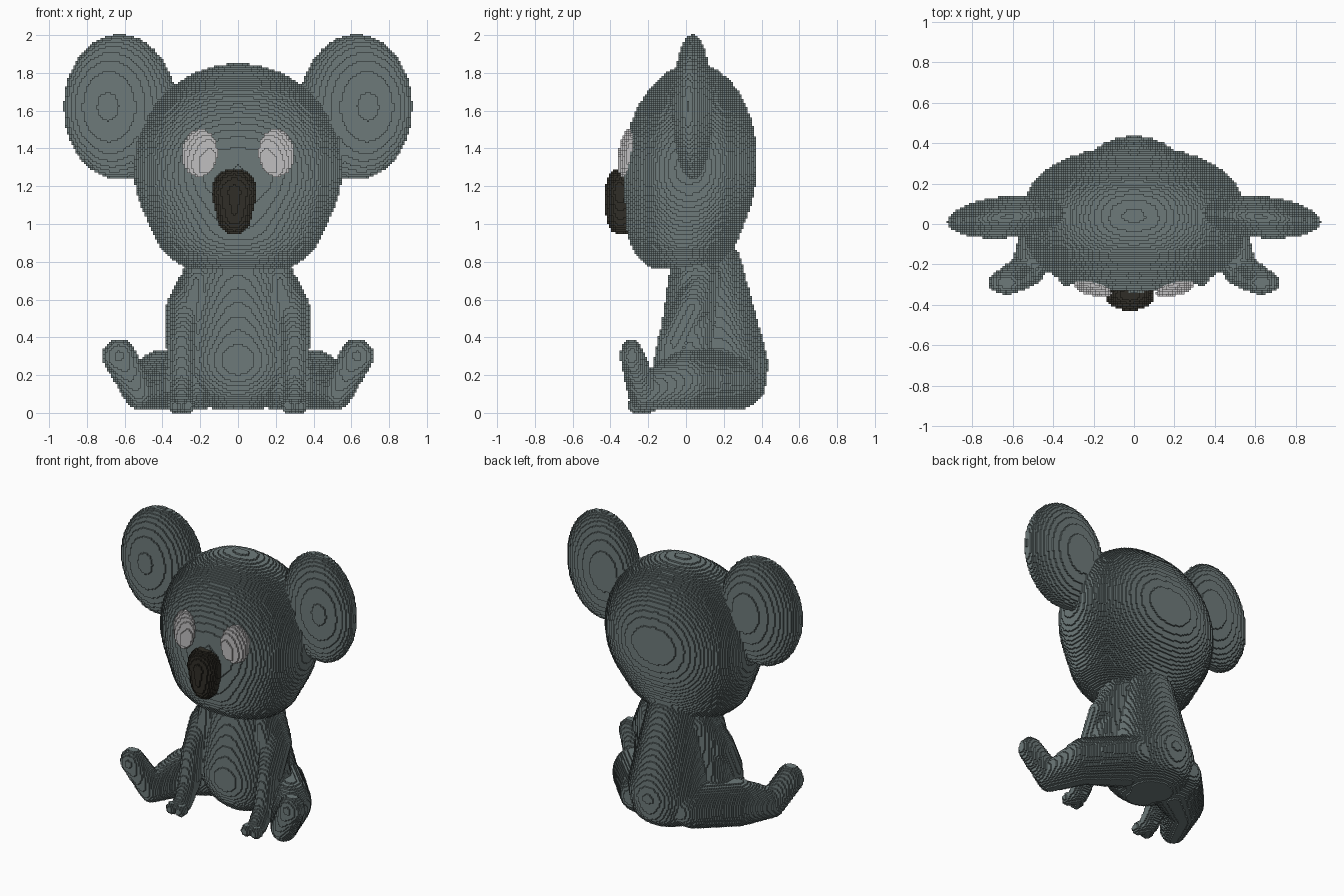
import bpy, bmesh, math
from mathutils import Vector, Euler

if "Cube" in bpy.data.objects:
    bpy.data.objects.remove(bpy.data.objects["Cube"])

VOXEL = 1 / 90   # edge length of the little blocks


def ellipsoid(x, y, z, rx, ry, rz, floor=0.0, rot=(0, 0, 0), square=2.0):
    """Surface points of an ellipsoid, flattened where it goes below floor.
    square above 2 makes the horizontal outline boxier."""
    turn = Euler([math.radians(a) for a in rot]).to_matrix()
    pts = []
    for i in range(25):
        a = math.pi * i / 24
        for j in range(48 if 0 < i < 24 else 1):
            b = 2 * math.pi * j / 48
            c, s = (math.copysign(abs(t) ** (2 / square), t)
                    for t in (math.cos(b), math.sin(b)))
            p = turn @ Vector((rx * math.sin(a) * c, ry * math.sin(a) * s,
                               rz * math.cos(a))) + Vector((x, y, z))
            p.z = max(p.z, floor)
            pts.append(p)
    return pts


def hull(target, points, sides=(1,)):
    """Add the convex skin around the points, once for each side (1 or -1)."""
    for s in sides:
        bm = bmesh.new()
        for p in points:
            bm.verts.new((p.x * s, p.y, p.z))
        bmesh.ops.remove_doubles(bm, verts=bm.verts[:], dist=0.0005)
        bmesh.ops.convex_hull(bm, input=bm.verts[:])
        loose = [v for v in bm.verts if not v.link_faces]
        bmesh.ops.delete(bm, geom=loose, context='VERTS')
        bmesh.ops.recalc_face_normals(bm, faces=bm.faces[:])
        tmp = bpy.data.meshes.new("tmp")
        bm.to_mesh(tmp)
        bm.free()
        target.from_mesh(tmp)
        bpy.data.meshes.remove(tmp)


def limb(target, joints, sides=(1, -1)):
    """Chain of hulls from joint to joint."""
    rings = [ellipsoid(*j) for j in joints]
    for a, b in zip(rings, rings[1:]):
        hull(target, a + b, sides)


def finish(name, bm, colour):
    """Fuse the pieces, turn them into blocks and give them one colour."""
    mesh = bpy.data.meshes.new(name)
    bm.to_mesh(mesh)
    size = max(max(v.co[k] for v in bm.verts) - min(v.co[k] for v in bm.verts)
               for k in range(3))
    bm.free()
    ob = bpy.data.objects.new(name, mesh)
    bpy.context.collection.objects.link(ob)
    fuse = ob.modifiers.new("fuse", 'REMESH')
    fuse.mode = 'VOXEL'
    fuse.voxel_size = 0.009
    blocks = ob.modifiers.new("blocks", 'REMESH')
    blocks.mode = 'BLOCKS'
    blocks.octree_depth = 8
    blocks.scale = size / (256 * VOXEL)
    blocks.use_remove_disconnected = False
    dg = bpy.context.evaluated_depsgraph_get()
    result = bpy.data.meshes.new_from_object(ob.evaluated_get(dg), depsgraph=dg)
    ob.modifiers.clear()
    ob.data = result
    bpy.data.meshes.remove(mesh)
    result.name = name
    mat = bpy.data.materials.new(colour[0])
    mat.diffuse_color = (*colour[1], 1)
    mat.use_nodes = True
    mat.node_tree.nodes["Principled BSDF"].inputs["Base Color"].default_value = mat.diffuse_color
    result.materials.clear()
    result.materials.append(mat)
    return ob


BOTH = (1, -1)
fur = bmesh.new()

# head: skull and jaw in one skin
hull(fur, ellipsoid(0, 0.02, 1.295, 0.552, 0.355, 0.555, 0.77, (-4, 0, 0), 2.35)
     + ellipsoid(0, -0.015, 1.0, 0.455, 0.3, 0.29, 0.765, (0, 0, 0), 2.2))

# ears: flat discs turned slightly forward
hull(fur, ellipsoid(0.625, 0.035, 1.62, 0.3, 0.102, 0.385, 0, (0, 0, -5)), BOTH)

# torso: belly in front, narrower spine behind, wide flat seat
hull(fur, ellipsoid(0, 0.06, 0.72, 0.24, 0.15, 0.15)
     + ellipsoid(0, 0.05, 0.28, 0.30, 0.205, 0.27, 0.02))
hull(fur, ellipsoid(0, 0.135, 0.78, 0.18, 0.16, 0.15)
     + ellipsoid(0, 0.19, 0.25, 0.28, 0.245, 0.24, 0.02)
     + ellipsoid(0, 0.18, 0.14, 0.25, 0.24, 0.14, 0.02))

# flanks filling the gap behind the arms
limb(fur, [(0.22, 0.05, 0.7, 0.085, 0.12, 0.1),
           (0.29, 0.02, 0.32, 0.08, 0.11, 0.2, 0.02)])

# arms hanging down in front, with two fingers each
limb(fur, [(0.19, 0.08, 0.72, 0.105, 0.1, 0.1),
           (0.28, 0.03, 0.56, 0.1, 0.1, 0.1),
           (0.30, -0.06, 0.38, 0.08, 0.09, 0.09),
           (0.30, -0.13, 0.16, 0.065, 0.065, 0.07),
           (0.30, -0.20, 0.06, 0.06, 0.06, 0.06)])
for x in (0.262, 0.335):
    limb(fur, [(0.30, -0.20, 0.05, 0.04, 0.04, 0.05),
               (x, -0.265, 0.038, 0.036, 0.045, 0.04)])

# legs spread outward, feet turned up
limb(fur, [(0.20, 0.165, 0.18, 0.16, 0.2, 0.16, 0.02),
           (0.42, 0.0, 0.175, 0.13, 0.13, 0.155, 0.02),
           (0.525, -0.225, 0.115, 0.083, 0.085, 0.095, 0.02),
           (0.63, -0.288, 0.3, 0.09, 0.06, 0.092)])
finish("furry_body", fur, ("grey fur", (0.155, 0.195, 0.195)))

# eyes: shallow ovals following the face
eyes = bmesh.new()
hull(eyes, ellipsoid(0.203, -0.32, 1.375, 0.1, 0.029, 0.13, 0, (-8, 0, 14)), BOTH)
finish("eyes", eyes, ("pale grey", (0.53, 0.52, 0.525)))

# nose: upright egg, wider at the top
nose = bmesh.new()
hull(nose, ellipsoid(-0.02, -0.348, 1.17, 0.122, 0.08, 0.125)
     + ellipsoid(-0.02, -0.345, 1.06, 0.095, 0.08, 0.12))
finish("nose", nose, ("dark brown", (0.03, 0.027, 0.02)))
